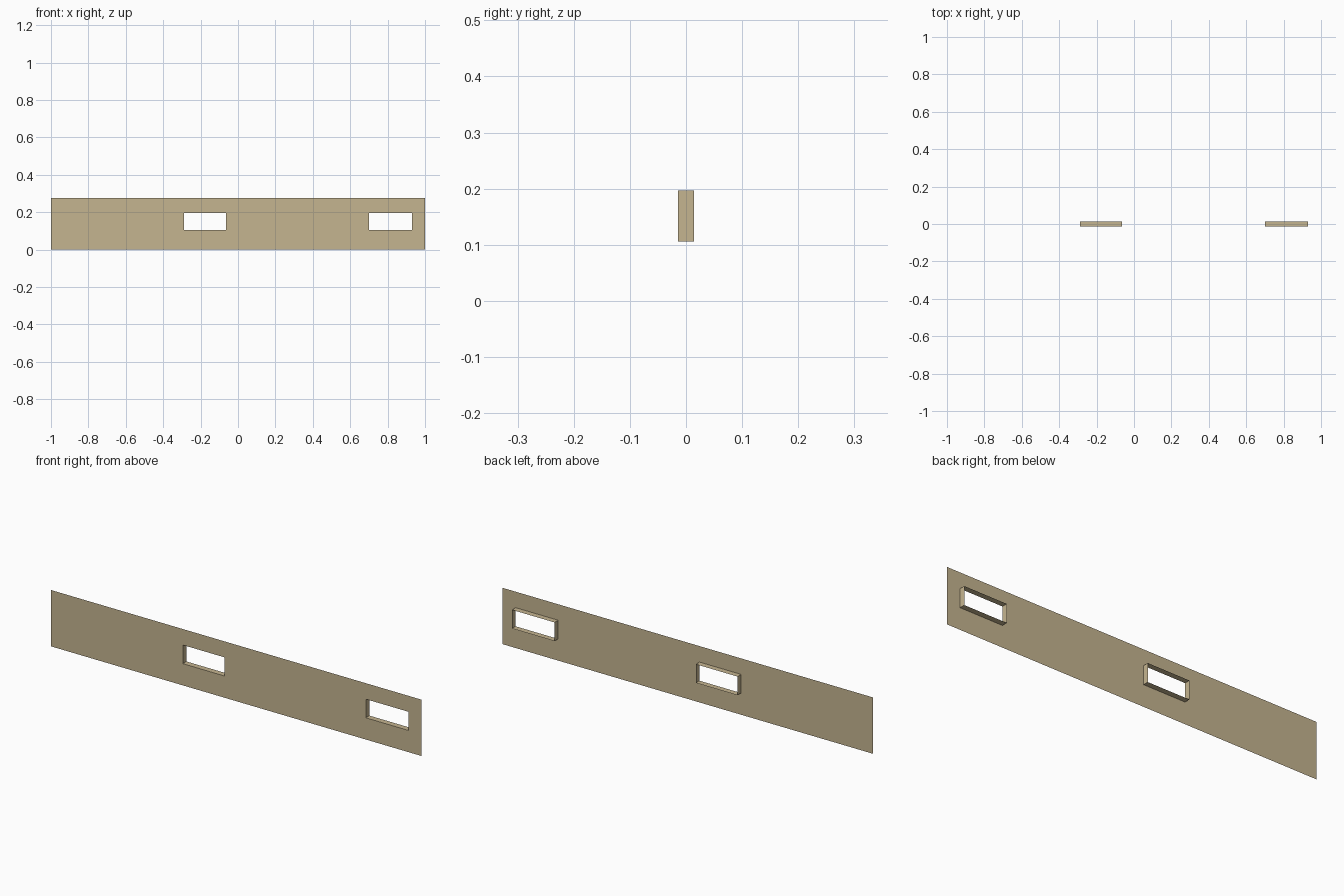
import bpy
import bmesh

cube = bpy.data.objects.get("Cube")
if cube:
    bpy.data.objects.remove(cube, do_unlink=True)

FRONT, BACK = -0.014, 0.014
HEIGHT = 0.275
SILL, HEAD = 0.106, 0.197
WINDOWS = {"middle": (-0.288, -0.063), "left": (0.7, 0.93)}

plaster = bpy.data.materials.new("sand_plaster")
plaster.use_nodes = True
colour = (0.56, 0.46, 0.28, 1)
plaster.diffuse_color = colour
plaster.node_tree.nodes["Principled BSDF"].inputs["Base Color"].default_value = colour


def make_object(name, bm):
    mesh = bpy.data.meshes.new(name)
    bm.to_mesh(mesh)
    bm.free()
    mesh.materials.append(plaster)
    obj = bpy.data.objects.new(name, mesh)
    bpy.context.collection.objects.link(obj)
    return obj


# Thin wall sheet: a grid of panels that leaves the window openings empty
bm = bmesh.new()
xs = sorted([-1, -0.65, 1] + [x for span in WINDOWS.values() for x in span])
zs = [0, SILL, HEAD, HEIGHT]
for x0, x1 in zip(xs, xs[1:]):
    for z0, z1 in zip(zs, zs[1:]):
        if z0 == SILL and (x0, x1) in WINDOWS.values():
            continue
        corners = [(x0, z0), (x1, z0), (x1, z1), (x0, z1)]
        bm.faces.new([bm.verts.new((x, FRONT, z)) for x, z in corners])
bmesh.ops.remove_doubles(bm, verts=bm.verts, dist=0.0001)
make_object("wall_sheet", bm)

# Window reveals: four-sided sleeves running back from each opening
for side, (x0, x1) in WINDOWS.items():
    bm = bmesh.new()
    corners = [(x0, SILL), (x1, SILL), (x1, HEAD), (x0, HEAD)]
    front = [bm.verts.new((x, FRONT, z)) for x, z in corners]
    back = [bm.verts.new((x, BACK, z)) for x, z in corners]
    for i in range(4):
        j = (i + 1) % 4
        bm.faces.new((front[i], front[j], back[j], back[i]))
    make_object(side + "_window_reveal", bm)
